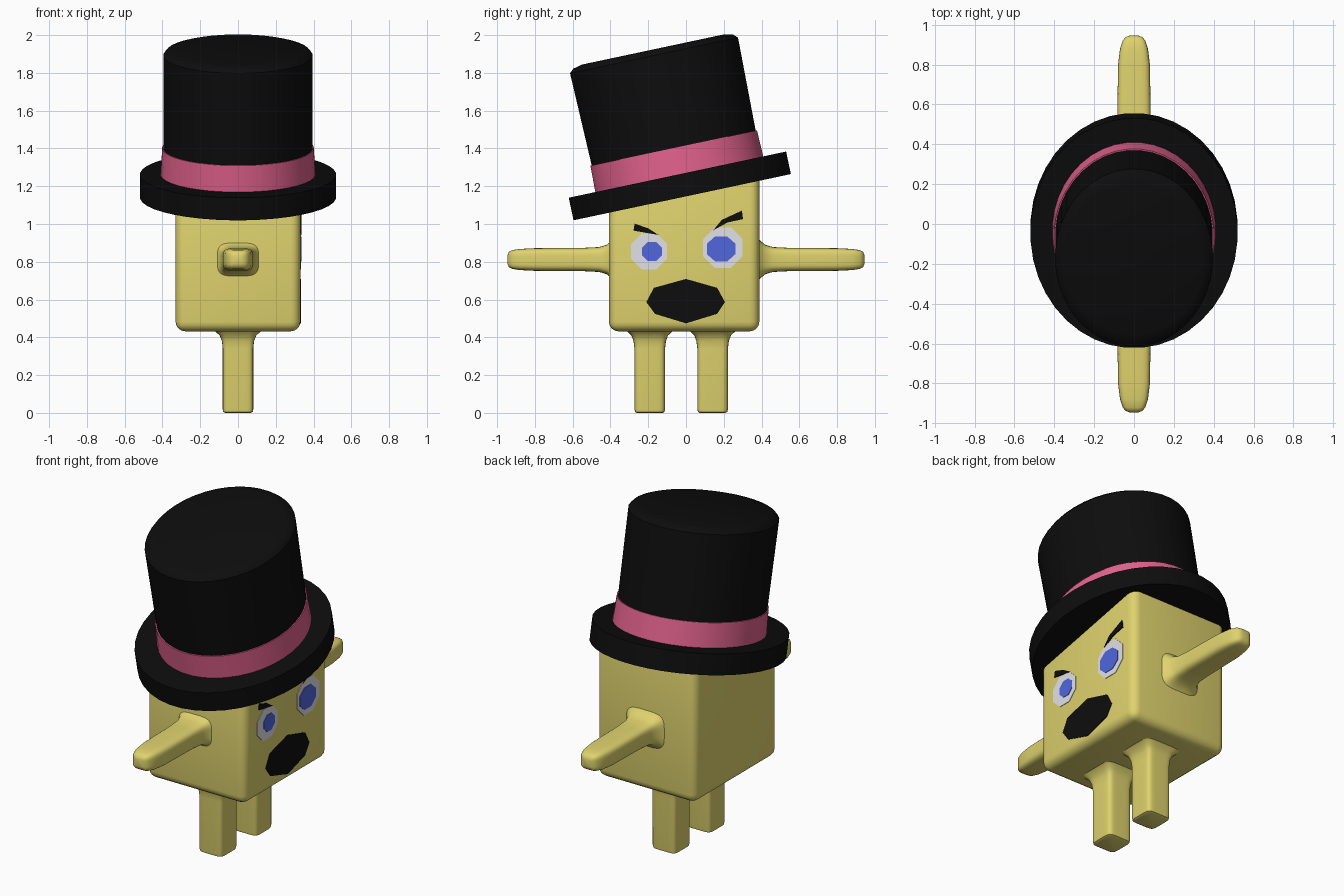
import bpy, bmesh, math
from mathutils import Matrix, Vector

if "Cube" in bpy.data.objects:
    bpy.data.objects.remove(bpy.data.objects["Cube"])


def material(name, rgb):
    m = bpy.data.materials.new(name)
    m.diffuse_color = (*rgb, 1)
    m.use_nodes = True
    m.node_tree.nodes["Principled BSDF"].inputs["Base Color"].default_value = m.diffuse_color
    return m


YELLOW = material("yellow", (0.74, 0.65, 0.155))
BLACK = material("black", (0.004, 0.004, 0.004))
PINK = material("pink", (0.75, 0.12, 0.26))
WHITE = material("eye white", (0.77, 0.77, 0.82))
BLUE = material("iris blue", (0.08, 0.135, 0.72))


def finish(bm, name, mat, smooth=35):
    bmesh.ops.recalc_face_normals(bm, faces=bm.faces)
    me = bpy.data.meshes.new(name)
    bm.to_mesh(me)
    bm.free()
    me.materials.append(mat)
    ob = bpy.data.objects.new(name, me)
    bpy.context.collection.objects.link(ob)
    if smooth:
        bpy.ops.object.select_all(action='DESELECT')
        ob.select_set(True)
        bpy.context.view_layer.objects.active = ob
        bpy.ops.object.shade_smooth_by_angle(angle=math.radians(smooth))
    return ob


def loft(name, sections, mat, matrix, power=2, n=40, smooth=35):
    """Stack of superellipse rings (height, half x, half y), capped."""
    bm = bmesh.new()
    rings = []
    for h, a, b in sections:
        ring = []
        for i in range(n):
            t = math.tau * (i + 0.5) / n
            c, s = math.cos(t), math.sin(t)
            x = math.copysign(abs(c) ** (2 / power), c) * a
            y = math.copysign(abs(s) ** (2 / power), s) * b
            ring.append(bm.verts.new(matrix @ Vector((x, y, h))))
        rings.append(ring)
    for lo, hi in zip(rings, rings[1:]):
        for i in range(n):
            j = (i + 1) % n
            bm.faces.new((lo[i], lo[j], hi[j], hi[i]))
    bm.faces.new(rings[0][::-1])
    bm.faces.new(rings[-1])
    return finish(bm, name, mat, smooth)


def plate(name, pts, mat, x0, x1):
    """Thin face detail on the +x side, outline given as (y, z)."""
    bm = bmesh.new()
    back = [bm.verts.new((x0, y, z)) for y, z in pts]
    front = [bm.verts.new((x1, y, z)) for y, z in pts]
    bm.faces.new(front)
    bm.faces.new(back[::-1])
    for i in range(len(pts)):
        j = (i + 1) % len(pts)
        bm.faces.new((back[i], back[j], front[j], front[i]))
    return finish(bm, name, mat, 0)


def oval(cy, cz, ry, rz, n=8):
    return [(cy + ry * math.cos(math.tau * (i + 0.5) / n),
             cz + rz * math.sin(math.tau * (i + 0.5) / n)) for i in range(n)]


# Body: rounded box whose sloped top hides inside the hat brim
TILT = math.radians(12)
bm = bmesh.new()
bmesh.ops.create_cube(bm, size=2)
for v in bm.verts:
    y = -0.01 + v.co.y * 0.398
    z = 0.432 if v.co.z < 0 else 1.205 + y * math.tan(TILT)
    v.co = (v.co.x * 0.33, y, z)
bmesh.ops.bevel(bm, geom=bm.edges[:], offset=0.05, segments=4,
                profile=0.5, affect='EDGES')
finish(bm, "body", YELLOW, 40)

# Legs: square posts flaring into the body
for side, y in (("left", -0.192), ("right", 0.141)):
    loft(side + "_leg",
         [(0, 0.068, 0.068), (0.005, 0.078, 0.078), (0.02, 0.081, 0.081),
          (0.34, 0.081, 0.081), (0.38, 0.085, 0.086), (0.41, 0.097, 0.097),
          (0.43, 0.12, 0.118), (0.445, 0.14, 0.13)],
         YELLOW, Matrix.Translation((0, y, 0)), power=6, smooth=50)

# Arms: tapered bars along y, flaring into the body
for side, s in (("left", -1), ("right", 1)):
    m = Matrix.Translation((0, 0, 0.812)) @ Matrix.Rotation(-s * math.pi / 2, 4, 'X')
    loft(side + "_arm",
         [(0.375, 0.14, 0.125), (0.395, 0.12, 0.098), (0.42, 0.1, 0.078),
          (0.46, 0.088, 0.066), (0.54, 0.084, 0.062), (0.8, 0.08, 0.06),
          (0.88, 0.07, 0.056), (0.92, 0.057, 0.05), (0.938, 0.042, 0.04),
          (0.945, 0.022, 0.022)],
         YELLOW, m, power=4, smooth=50)

# Hat: tilted oval brim, crown and band
hat = Matrix.Translation((0, -0.02, 1.142)) @ Matrix.Rotation(TILT, 4, 'X')
loft("hat_brim", [(0, 0.52, 0.59), (0.122, 0.52, 0.59)], BLACK, hat)
up = hat @ Matrix.Translation((0, 0.01, 0))
loft("hat_crown", [(0.1, 0.395, 0.44), (0.262, 0.396, 0.445), (0.765, 0.396, 0.456),
                   (0.785, 0.38, 0.435), (0.797, 0.35, 0.385)], BLACK, up)
loft("hat_band", [(0.115, 0.411, 0.456), (0.264, 0.402, 0.452)], PINK, up)

# Face details
plate("left_eye", oval(-0.195, 0.855, 0.103, 0.103), WHITE, 0.327, 0.333)
plate("left_iris", oval(-0.18, 0.855, 0.056, 0.055), BLUE, 0.328, 0.336)
plate("right_eye", oval(0.195, 0.875, 0.114, 0.116), WHITE, 0.327, 0.333)
plate("right_iris", oval(0.186, 0.868, 0.082, 0.072), BLUE, 0.328, 0.336)
plate("left_brow", [(-0.272, 1.002), (-0.278, 0.965), (-0.21, 0.953),
                    (-0.145, 0.942), (-0.2, 0.977)], BLACK, 0.328, 0.336)
plate("right_brow", [(0.143, 0.966), (0.22, 1.008), (0.302, 1.026),
                     (0.296, 1.071), (0.19, 1.022)], BLACK, 0.328, 0.336)
plate("mouth", [(0, 0.474), (0.164, 0.524), (0.206, 0.587), (0.165, 0.662),
                (0, 0.709), (-0.17, 0.662), (-0.21, 0.587), (-0.164, 0.524)],
      BLACK, 0.327, 0.333)
